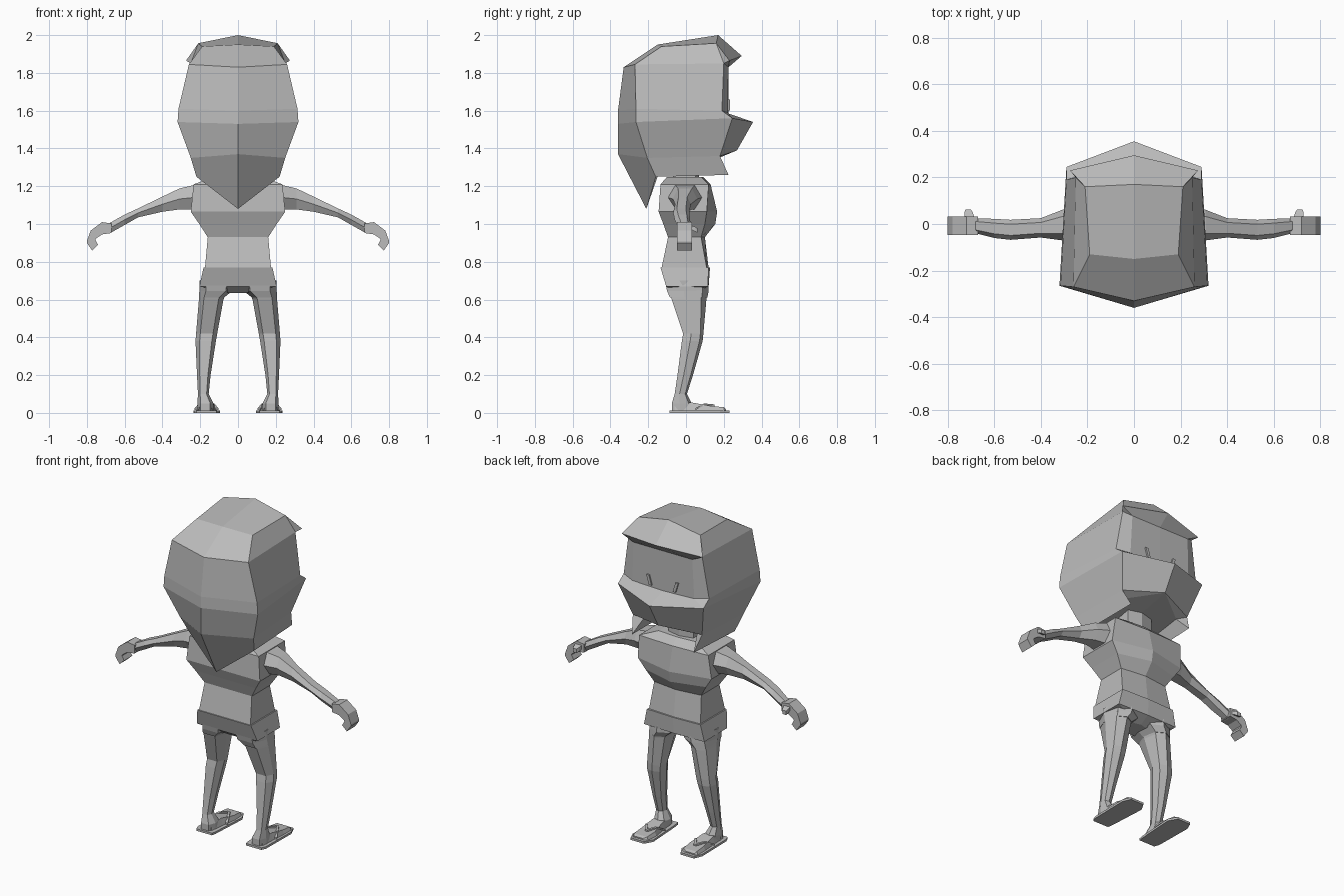
import bpy, bmesh
from mathutils import Vector

if "Cube" in bpy.data.objects:
    bpy.data.objects.remove(bpy.data.objects["Cube"])

clay = bpy.data.materials.new("clay_grey")
clay.diffuse_color = (0.5, 0.5, 0.5, 1)
clay.use_nodes = True
clay.node_tree.nodes["Principled BSDF"].inputs["Base Color"].default_value = clay.diffuse_color


def finish(name, bm, mirror):
    if mirror:
        geom = bm.verts[:] + bm.edges[:] + bm.faces[:]
        dup = bmesh.ops.duplicate(bm, geom=geom)["geom"]
        for v in [g for g in dup if isinstance(g, bmesh.types.BMVert)]:
            v.co.x *= -1
        bmesh.ops.remove_doubles(bm, verts=bm.verts, dist=0.0005)
    bmesh.ops.recalc_face_normals(bm, faces=bm.faces)
    me = bpy.data.meshes.new(name)
    bm.to_mesh(me)
    bm.free()
    me.materials.append(clay)
    ob = bpy.data.objects.new(name, me)
    bpy.context.collection.objects.link(ob)
    return ob


def loft(name, rings, mirror=False):
    """Skin a list of equal-length rings and cap both ends."""
    bm = bmesh.new()
    rows = [[bm.verts.new(p) for p in r] for r in rings]
    n = len(rows[0])
    for a, b in zip(rows, rows[1:]):
        for i in range(n):
            j = (i + 1) % n
            bm.faces.new((a[i], a[j], b[j], b[i]))
    bm.faces.new(rows[0])
    bm.faces.new(rows[-1])
    return finish(name, bm, mirror)


def body_ring(z, x, back, front, side_front):
    return [(-x, back, z), (x, back, z), (x, side_front, z),
            (0, front, z), (-x, side_front, z)]


def leg_ring(z, x0, x1, y0, y1):
    w, d = x1 - x0, y1 - y0
    return [(x0 + .2 * w, y0, z), (x1 - .2 * w, y0, z), (x1, y0 + .4 * d, z),
            (x1 - .1 * w, y1 - .15 * d, z), (x0 + .5 * w, y1, z),
            (x0 + .1 * w, y1 - .15 * d, z), (x0, y0 + .4 * d, z)]


def arm_ring(x, top, low, y0, y1, lean=0):
    m, q = (top + low) / 2, (y1 - y0) * .22
    return [(x, y0, m), (x + lean, y0 + q, top), (x + lean, y1 - q, top),
            (x, y1, m), (x - lean, y1 - q, low), (x - lean, y0 + q, low)]


# Head with hair, brim, face, muzzle and hanging side locks (one half, mirrored)
P = {
    # crown
    "t0": (0, -.15, 1.95), "t1": (.19, -.13, 1.94), "t2": (.21, .16, 1.957), "t3": (0, .17, 2.0),
    # hair rows: back centre, back corner, front edge
    "a0": (0, -.33, 1.83), "a1": (.26, -.27, 1.845), "a2": (.25, .20, 1.85),
    "b0": (0, -.36, 1.60), "b1": (.315, -.265, 1.61), "b2": (.29, .19, 1.60),
    "c0": (0, -.36, 1.53), "c1": (.32, -.265, 1.54), "c2": (.29, .245, 1.56),
    "d0": (0, -.36, 1.37), "d1": (.25, -.205, 1.35), "d2": (.235, .18, 1.36),
    "e0": (0, -.21, 1.08), "e1": (.22, -.16, 1.25), "e2": (.21, .225, 1.26),
    # brim, face, muzzle and recessed underside
    "r0": (0, .295, 1.89), "r1": (.275, .23, 1.865),
    "f0": (0, .225, 1.83), "f1": (.20, .225, 1.83), "g0": (0, .225, 1.585), "g1": (.21, .22, 1.59),
    "m0": (0, .355, 1.54), "k0": (0, .27, 1.39),
    "u0": (0, -.17, 1.30), "u1": (.19, -.13, 1.31), "u2": (.18, .15, 1.34),
}
F = ["t0 t1 t2 t3", "t0 a0 a1 t1", "t1 a1 a2 t2",
     "a0 b0 b1 a1", "a1 b1 b2 a2", "b0 c0 c1 b1", "b1 c1 c2 b2",
     "c0 d0 d1 c1", "c1 d1 d2 c2", "d0 e0 e1 d1", "d1 e1 e2 d2",
     "t3 t2 r1 r0", "t2 a2 r1", "r0 r1 f1 f0", "r1 a2 f1",
     "f0 f1 g1 g0", "a2 b2 g1 f1", "g0 g1 c2 m0", "g1 b2 c2",
     "m0 c2 d2 k0", "k0 d2 u2", "d2 e2 u2",
     "e0 u0 u1 e1", "e1 u1 u2 e2", "k0 u2 u1 u0"]
bm = bmesh.new()
V = {k: bm.verts.new(p) for k, p in P.items()}
for f in F:
    bm.faces.new([V[k] for k in f.split()])
finish("head_and_hair", bm, True)

# Eyes: thin slanted bars on the face
loft("eyes", [[(x + s, y, z) for x, y in ((.072, .218), (.09, .218), (.09, .232), (.072, .232))]
              for z, s in ((1.60, 0), (1.66, .018))], True)

# Shirt and neck
loft("shirt", [body_ring(*r) for r in (
    (.765, .175, -.13, .12, .11), (.93, .16, -.095, .10, .08),
    (1.0, .205, -.12, .155, .10), (1.065, .25, -.145, .165, .11),
    (1.21, .235, -.135, .13, .12), (1.25, .13, -.10, .09, .08))])
loft("neck", [body_ring(z, .085, -.07, .07, .05) for z in (1.2, 1.36)])

# Shorts and short trouser legs
loft("shorts", [body_ring(*r) for r in (
    (.77, .182, -.135, .127, .12), (.67, .205, -.105, .12, .115),
    (.635, .04, -.06, .06, .05))])
loft("shorts_legs", [leg_ring(*r) for r in (
    (.70, .02, .204, -.112, .118), (.645, .03, .205, -.10, .12),
    (.61, .075, .206, -.085, .113))], True)

# Legs
loft("legs", [leg_ring(*r) for r in (
    (.69, .04, .20, -.10, .112), (.60, .077, .207, -.075, .108),
    (.42, .11, .222, -.015, .092), (.38, .117, .225, -.022, .088),
    (.20, .145, .217, -.045, .037), (.10, .155, .212, -.06, .005),
    (.05, .13, .215, -.075, .03), (.012, .13, .215, -.075, .04))], True)

# Feet: wedges tapering to the toes
loft("feet", [[(x0, y, .012), (x1, y, .012), (x1 - .01, y, z), (x0 + .01, y, z)]
              for y, x0, x1, z in ((-.06, .135, .21, .05), (.03, .125, .215, .055),
                                   (.13, .11, .222, .037), (.20, .115, .222, .03),
                                   (.212, .135, .215, .02))], True)

# Sandal soles and straps
sole = [(.115, -.088), (.22, -.088), (.232, -.06), (.236, .18), (.215, .23),
        (.125, .23), (.096, .18), (.11, -.06)]
loft("sandal_soles", [[(x, y, z) for x, y in sole] for z in (0, .013)], True)
for name, x in (("inner_strap", .112), ("outer_strap", .222)):
    loft(name, [[(a - .008, y, z), (a + .008, y, z), (a + .008, y, z + .01), (a - .008, y, z + .01)]
                for a, y, z in ((x, .05, .015), (x * .6 + .066, .095, .04), (.165, .15, .035))], True)

# Arms: shoulder to wrist
loft("arms", [arm_ring(*r) for r in (
    (.225, 1.208, 1.075, -.10, .09), (.31, 1.188, 1.077, -.07, .06),
    (.40, 1.145, 1.065, -.058, .025), (.53, 1.082, 1.035, -.068, .018),
    (.60, 1.05, .995, -.06, .022), (.68, 1.005, .95, -.04, .025))], True)

# Hands: palm curling down into bent fingers, with a thumb
hand = [((.67, 1.003), (.67, .952)), ((.72, 1.01), (.72, .945)), ((.78, .965), (.753, .922)),
        ((.80, .91), (.755, .915)), ((.80, .90), (.742, .892)), ((.772, .86), (.74, .89))]
loft("hands", [[(o[0], -.047, o[1]), (o[0], .032, o[1]), (i[0], .032, i[1]), (i[0], -.047, i[1])]
               for o, i in hand], True)
loft("thumbs", [[(x - w, y, z - .012), (x + w, y, z - .012), (x + w, y, z + .012), (x - w, y, z + .012)]
                for x, y, z, w in ((.705, .02, .985, .022), (.71, .05, .972, .018),
                                   (.712, .062, .965, .012))], True)
